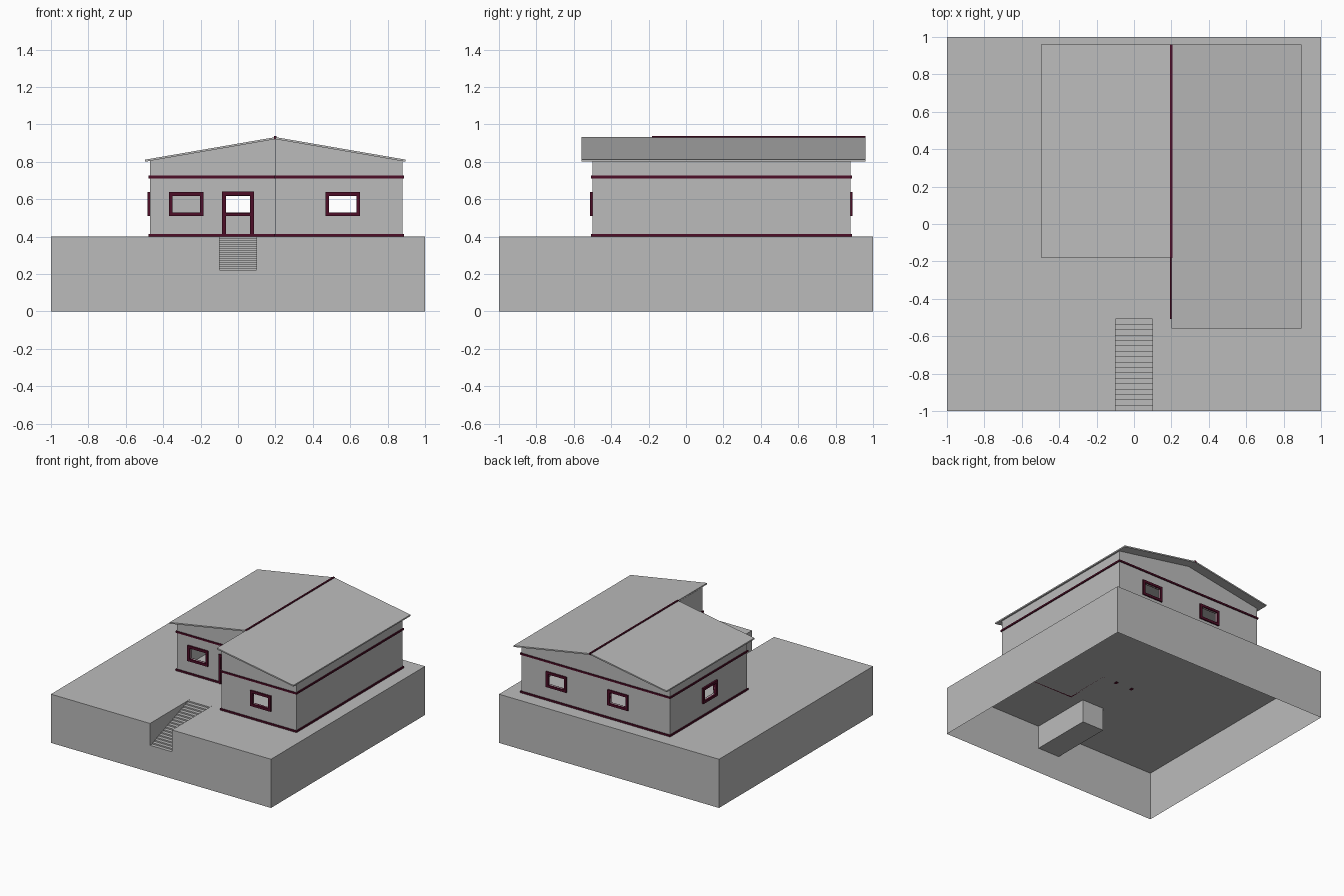
import bpy, bmesh
from mathutils import Matrix, Vector

if "Cube" in bpy.data.objects:
    bpy.data.objects.remove(bpy.data.objects["Cube"])


def material(name, rgb):
    m = bpy.data.materials.new(name)
    m.diffuse_color = (*rgb, 1)
    m.use_nodes = True
    m.node_tree.nodes["Principled BSDF"].inputs["Base Color"].default_value = m.diffuse_color
    return m


GREY = material("plain_grey", (0.5, 0.5, 0.5))
MAROON = material("dark_maroon", (0.075, 0.004, 0.02))

# (u, v, depth) -> world, by the axis the outline is extruded along
AXES = {
    "x": Matrix(((0, 0, 1, 0), (1, 0, 0, 0), (0, 1, 0, 0), (0, 0, 0, 1))),
    "y": Matrix(((1, 0, 0, 0), (0, 0, 1, 0), (0, 1, 0, 0), (0, 0, 0, 1))),
    "z": Matrix.Identity(4),
}


def rect(u0, u1, v0, v1):
    return [(u0, v0), (u1, v0), (u1, v1), (u0, v1)]


def prism(name, axis, a, b, outline, holes=(), mat=GREY):
    """Outline with holes, extruded from a to b along an axis (a == b: sheet)."""
    cu = bpy.data.curves.new(name + "_outline", "CURVE")
    cu.dimensions = "2D"
    cu.fill_mode = "BOTH"
    cu.extrude = abs(b - a) / 2
    for pts in [outline, *holes]:
        s = cu.splines.new("POLY")
        s.points.add(len(pts) - 1)
        for p, (u, v) in zip(s.points, pts):
            p.co = (u, v, 0, 1)
        s.use_cyclic_u = True
    tmp = bpy.data.objects.new(name + "_tmp", cu)
    me = bpy.data.meshes.new_from_object(tmp)
    bpy.data.objects.remove(tmp)
    bpy.data.curves.remove(cu)

    bm = bmesh.new()
    bm.from_mesh(me)
    bm.transform(AXES[axis] @ Matrix.Translation((0, 0, (a + b) / 2)))
    bmesh.ops.remove_doubles(bm, verts=bm.verts, dist=1e-5)
    bmesh.ops.recalc_face_normals(bm, faces=bm.faces)
    if a == b:  # sheets face away from the middle of the model
        for f in bm.faces:
            if f.normal.dot(f.calc_center_median() - Vector((0, 0, 0.2))) < 0:
                f.normal_flip()
    for f in bm.faces:
        f.smooth = False
        f.material_index = 0
    bm.to_mesh(me)
    bm.free()
    me.name = name
    me.materials.clear()
    me.materials.append(mat)
    ob = bpy.data.objects.new(name, me)
    bpy.context.collection.objects.link(ob)
    return ob


# --- Base: hollow terrace, open below, with a stair notch in front ---
TOP, LOW, SW, SY = 0.40, 0.21, 0.10, -0.48
prism("terrace_top", "z", TOP, TOP,
      [(-1, -1), (-SW, -1), (-SW, SY), (SW, SY), (SW, -1), (1, -1), (1, 1), (-1, 1)])
prism("terrace_front", "y", -1, -1,
      [(-1, 0), (1, 0), (1, TOP), (SW, TOP), (SW, LOW), (-SW, LOW), (-SW, TOP), (-1, TOP)])
prism("terrace_back", "y", 1, 1, rect(-1, 1, 0, TOP))
for side, x in (("left", -1), ("right", 1)):
    prism("terrace_" + side, "x", x, x, rect(-1, 1, 0, TOP))
    prism("stair_wall_" + side, "x", x * SW, x * SW, rect(-1, SY, LOW, TOP))

# --- Stairs ---
N = 18
run, rise = (SY + 1) / N, (TOP - LOW) / N
profile = [(SY, LOW), (-1, LOW)]
for i in range(N):
    z = LOW + (i + 1) * rise
    profile += [(-1 + i * run, z), (-1 + (i + 1) * run, z)]
prism("stairs", "x", -SW + 0.0005, SW - 0.0005, profile)

# --- House walls ---
XL, XM, XR = -0.47, 0.20, 0.88      # left wall, ridge line, right wall
YF, YP, YB = -0.50, -0.12, 0.88     # front, recessed porch wall, back
T, SLOPE, RIDGE = 0.01, 0.173, 0.922


def wall_top(x):
    return RIDGE - SLOPE * abs(x - XM)


WZ0, WZ1, FR = 0.51, 0.638, 0.02    # window heights and frame width


def window(c):
    return rect(c - 0.093, c + 0.093, WZ0, WZ1)


def opening(c):
    return rect(c - 0.093 + FR, c + 0.093 - FR, WZ0 + FR, WZ1 - FR)


pane = rect(-0.065, 0.065, 0.526, 0.62)
prism("back_wall", "y", YB - T, YB,
      [(XL, TOP), (XR, TOP), (XR, wall_top(XR)), (XM, RIDGE), (XL, wall_top(XL))],
      [opening(0.0), opening(0.56)])
prism("porch_wall", "y", YP, YP + T,
      [(XL, TOP), (XM, TOP), (XM, RIDGE), (XL, wall_top(XL))],
      [opening(-0.277), pane])
prism("front_wall", "y", YF, YF + T,
      [(XM, TOP), (XR, TOP), (XR, wall_top(XR)), (XM, RIDGE)], [opening(0.56)])
prism("left_wall", "x", XL, XL + T, rect(YP, YB, TOP, wall_top(XL)), [opening(0.37)])
prism("right_wall", "x", XR - T, XR, rect(YF, YB, TOP, wall_top(XR)))
prism("porch_side_wall", "x", XM, XM + T, rect(YF, YP + T, TOP, RIDGE - 0.002))

# --- Window and door frames ---
for name, axis, a, b, c in (
        ("back_window_left", "y", YB - 0.015, YB + 0.01, 0.0),
        ("back_window_right", "y", YB - 0.015, YB + 0.01, 0.56),
        ("porch_window", "y", YP - 0.012, YP + 0.015, -0.277),
        ("front_window", "y", YF - 0.012, YF + 0.015, 0.56),
        ("side_window", "x", XL - 0.015, XL + 0.015, 0.37)):
    prism(name, axis, a, b, window(c), [opening(c)], MAROON)
D, J, DB = 0.085, 0.065, 0.395
prism("door_frame", "y", YP - 0.012, YP + 0.015,
      [(-D, DB), (-J, DB), (-J, 0.51), (J, 0.51), (J, DB), (D, DB), (D, 0.64), (-D, 0.64)],
      [pane], MAROON)


# --- Trim bands following the stepped footprint ---
def footprint(o):
    return [(XL - o, YP - o), (XM - o, YP - o), (XM - o, YF - o),
            (XR + o, YF - o), (XR + o, YB + o), (XL - o, YB + o)]


for name, z in (("base_trim", TOP), ("upper_trim", 0.712)):
    prism(name, "z", z, z + 0.014, footprint(0.008), [footprint(-0.005)], MAROON)

# --- Roof slabs and ridge cap ---
for name, s, y0 in (("roof_left", -1, -0.18), ("roof_right", 1, -0.56)):
    xe = XM + s * 0.696
    ze = wall_top(xe)
    prism(name, "y", y0, 0.96,
          [(XM, RIDGE - 0.001), (xe, ze - 0.001), (xe, ze + 0.01), (XM, RIDGE + 0.01)])
prism("ridge_cap", "y", -0.182, 0.961, rect(XM - 0.007, XM + 0.007, 0.923, 0.937), mat=MAROON)
